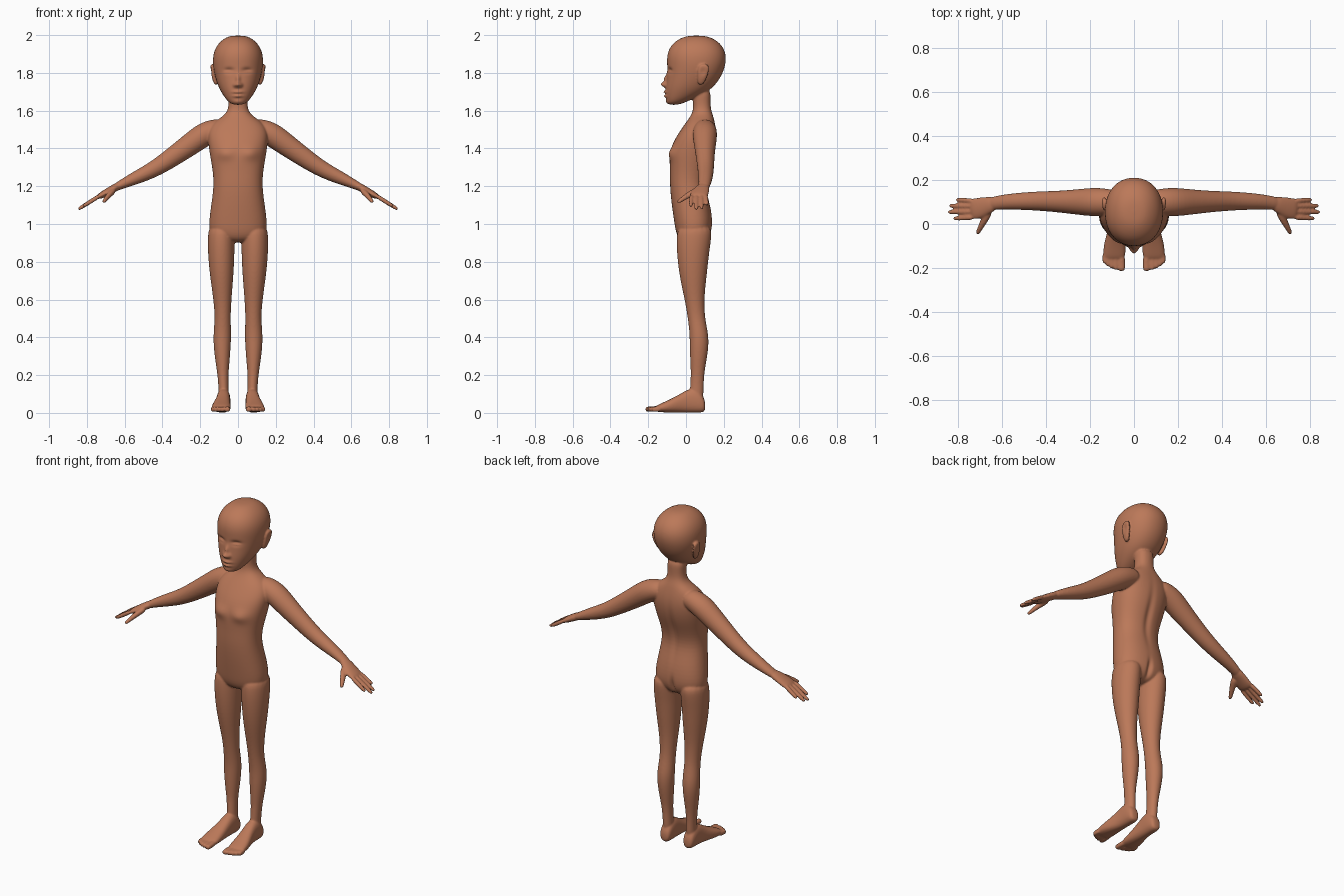
import bpy, bmesh, math
from mathutils import Vector as V

bm = bmesh.new()


def loft(rings, n=16, p=2.0, mirror=False):
    """Skin rings of (centre, half-axis u, half-axis v); p squares off the ellipse."""
    grow = 6 / (4 + 2 * math.cos(2 * math.pi / n))      # makes up for subdivision shrinkage
    for s in ((1, -1) if mirror else (1,)):
        loops = []
        for c, u, v in rings:
            loop = []
            for i in range(n):
                a = 2 * math.pi * i / n
                ca, sa = math.cos(a), math.sin(a)
                q = c + grow * (u * math.copysign(abs(ca) ** (2 / p), ca)
                                + v * math.copysign(abs(sa) ** (2 / p), sa))
                loop.append(bm.verts.new((q.x * s, q.y, q.z)))
            loops.append(loop)
        for a, b in zip(loops, loops[1:]):
            for i in range(n):
                j = (i + 1) % n
                bm.faces.new((a[i], a[j], b[j], b[i]))
        bm.faces.new(loops[0])
        bm.faces.new(loops[-1])


def upright(rows, **k):
    """Rows of z, centre x, half width, front y, back y."""
    loft([(V((cx, (f + b) / 2, z)), V((hx, 0, 0)), V((0, (b - f) / 2, 0)))
          for z, cx, hx, f, b in rows], **k)


def lengthwise(rows, **k):
    """Rows of y, centre x, half width, bottom z, top z."""
    loft([(V((cx, y, (lo + hi) / 2)), V((hx, 0, 0)), V((0, 0, (hi - lo) / 2)))
          for y, cx, hx, lo, hi in rows], **k)


def tube(rows, **k):
    """Rows of x, y, z, half depth, half thickness along a limb."""
    pts = [V(r[:3]) for r in rows]
    rings = []
    for i, r in enumerate(rows):
        t = (pts[min(i + 1, len(pts) - 1)] - pts[max(i - 1, 0)]).normalized()
        v = t.cross(V((0, 1, 0))).normalized()
        rings.append((pts[i], v.cross(t) * r[3], v * r[4]))
    loft(rings, mirror=True, **k)


# torso and neck
upright([(0.90, 0, .09, -.02, .09), (0.94, 0, .145, -.05, .13), (1.0, 0, .155, -.06, .143),
         (1.1, 0, .141, -.075, .13), (1.2, 0, .127, -.085, .10), (1.28, 0, .132, -.084, .115),
         (1.36, 0, .147, -.088, .147), (1.43, 0, .157, -.07, .162), (1.49, 0, .16, -.033, .162),
         (1.54, 0, .13, .002, .152), (1.575, 0, .07, .028, .143), (1.61, 0, .05, .04, .13),
         (1.66, 0, .05, .036, .13), (1.72, 0, .055, .03, .13)], p=2.3)
# head
upright([(1.63, 0, .028, -.092, -.04), (1.65, 0, .056, -.103, .01), (1.69, 0, .084, -.108, .10),
         (1.73, 0, .105, -.107, .15), (1.78, 0, .121, -.101, .186), (1.83, 0, .131, -.098, .205),
         (1.87, 0, .133, -.101, .212), (1.91, 0, .128, -.096, .208), (1.95, 0, .109, -.076, .187),
         (1.98, 0, .077, -.038, .15), (1.998, 0, .04, .01, .1)], n=20, p=2.15)
# ears
upright([(1.735, .115, .008, .065, .09), (1.76, .124, .011, .06, .105), (1.80, .133, .012, .06, .12),
         (1.83, .138, .011, .065, .124), (1.848, .136, .007, .078, .115)], n=10, mirror=True)
# legs
upright([(1.0, .085, .068, -.04, .135), (.93, .089, .071, -.05, .135), (.85, .089, .07, -.048, .122),
         (.75, .087, .064, -.038, .112), (.65, .084, .053, -.018, .1), (.58, .082, .046, -.003, .097),
         (.5, .081, .041, .01, .1), (.42, .083, .047, .02, .118), (.35, .084, .045, .02, .12),
         (.27, .082, .037, .023, .107), (.2, .08, .028, .027, .095), (.12, .076, .026, .02, .093),
         (.05, .075, .028, .02, .09)], mirror=True)
# feet
lengthwise([(.103, .076, .024, .01, .06), (.085, .076, .033, .002, .1), (.05, .076, .036, .002, .13),
            (.01, .077, .036, .002, .125), (-.03, .08, .039, .002, .1), (-.09, .088, .049, .002, .068),
            (-.14, .09, .051, .004, .047), (-.165, .09, .045, .008, .034)], p=2.4, mirror=True)
# toes
for x, tip, r in ((.057, -.215, .017), (.083, -.21, .0105), (.102, -.203, .01),
                  (.119, -.193, .01), (.134, -.18, .0095)):
    lengthwise([(-.13, x, r, .006, .04), (tip + .025, x, r, .006, .033),
                (tip + .008, x, r, .005, .034), (tip, x, r * .6, .01, .028)], n=10, mirror=True)
# arms
tube([(.07, .1, 1.51, .05, .045), (.12, .1, 1.5, .06, .058), (.18, .1, 1.475, .066, .064),
      (.25, .1, 1.423, .058, .059), (.35, .102, 1.352, .048, .051), (.445, .105, 1.288, .043, .043),
      (.55, .103, 1.24, .037, .034), (.62, .098, 1.208, .031, .023), (.66, .09, 1.187, .03, .02)])
# palms
tube([(.625, .098, 1.206, .03, .021), (.67, .083, 1.182, .041, .02), (.715, .069, 1.156, .05, .018),
      (.745, .068, 1.14, .047, .013)])
# fingers
for base, tip, reach in ((.03, .025, .822), (.056, .054, .848), (.081, .083, .842), (.104, .111, .81)):
    rows = []
    for k, r in ((0, .012), (.5, .0115), (.9, .0105), (1, .006)):
        x = .725 + (reach - .725) * k
        rows.append((x, base + (tip - base) * k, 1.195 - (x - .66) * .63, r, r))
    tube(rows, n=8)
# thumbs
tube([(.655, .065, 1.18, .02, .017), (.68, .02, 1.157, .018, .015), (.698, -.015, 1.135, .013, .012),
      (.71, -.038, 1.119, .011, .01), (.714, -.045, 1.114, .006, .006)], n=8)

# fuse all parts into one smooth skin
bmesh.ops.recalc_face_normals(bm, faces=bm.faces)
mesh = bpy.data.meshes.new("body")
bm.to_mesh(mesh)
bm.free()
body = bpy.data.objects.new("body", mesh)
bpy.context.collection.objects.link(body)
body.modifiers.new("round", 'SUBSURF').levels = 2
fuse = body.modifiers.new("fuse", 'REMESH')
fuse.mode = 'VOXEL'
fuse.voxel_size = .005
soft = body.modifiers.new("soften", 'SMOOTH')
soft.factor = .5
soft.iterations = 6
dg = bpy.context.evaluated_depsgraph_get()
skin = bpy.data.meshes.new_from_object(body.evaluated_get(dg))
body.modifiers.clear()
body.data = skin

# soft sculpted details: position, reach, push (mirrored in x)
dents = [
    ((0, -.11, 1.738), (.016, .06, .014), (0, -.026, 0)),       # nose tip
    ((0, -.10, 1.768), (.012, .06, .022), (0, -.014, 0)),       # nose bridge
    ((.017, -.10, 1.735), (.009, .05, .010), (0, -.008, 0)),    # nostrils
    ((0, -.11, 1.699), (.026, .05, .007), (0, -.012, 0)),       # upper lip
    ((0, -.11, 1.677), (.024, .05, .007), (0, -.012, 0)),       # lower lip
    ((0, -.10, 1.645), (.025, .05, .014), (0, -.006, 0)),       # chin
    ((.048, -.09, 1.812), (.026, .05, .014), (0, .013, 0)),     # eye sockets
    ((.048, -.08, 1.806), (.020, .05, .006), (0, -.007, 0)),    # eyelids
    ((.15, .09, 1.805), (.012, .018, .024), (-.007, 0, 0)),     # ear hollows
    ((.07, -.08, 1.375), (.05, .05, .035), (0, -.014, 0)),      # chest
    ((0, .13, 1.3), (.02, .06, .15), (0, -.010, 0)),            # spine
    ((0, .14, .96), (.014, .06, .05), (0, -.016, 0)),           # seat
]
for v in skin.vertices:
    side = math.copysign(1, v.co.x)
    at = V((abs(v.co.x), v.co.y, v.co.z))
    move = V((0, 0, 0))
    for pos, reach, push in dents:
        d = sum(((a - b) / r) ** 2 for a, b, r in zip(at, pos, reach))
        if d < 8:
            move += V(push) * math.exp(-d)
    v.co += V((move.x * side, move.y, move.z))

clay = bpy.data.materials.new("terracotta")
clay.diffuse_color = (.50, .19, .10, 1)
skin.materials.clear()
skin.materials.append(clay)
skin.polygons.foreach_set("use_smooth", [True] * len(skin.polygons))
